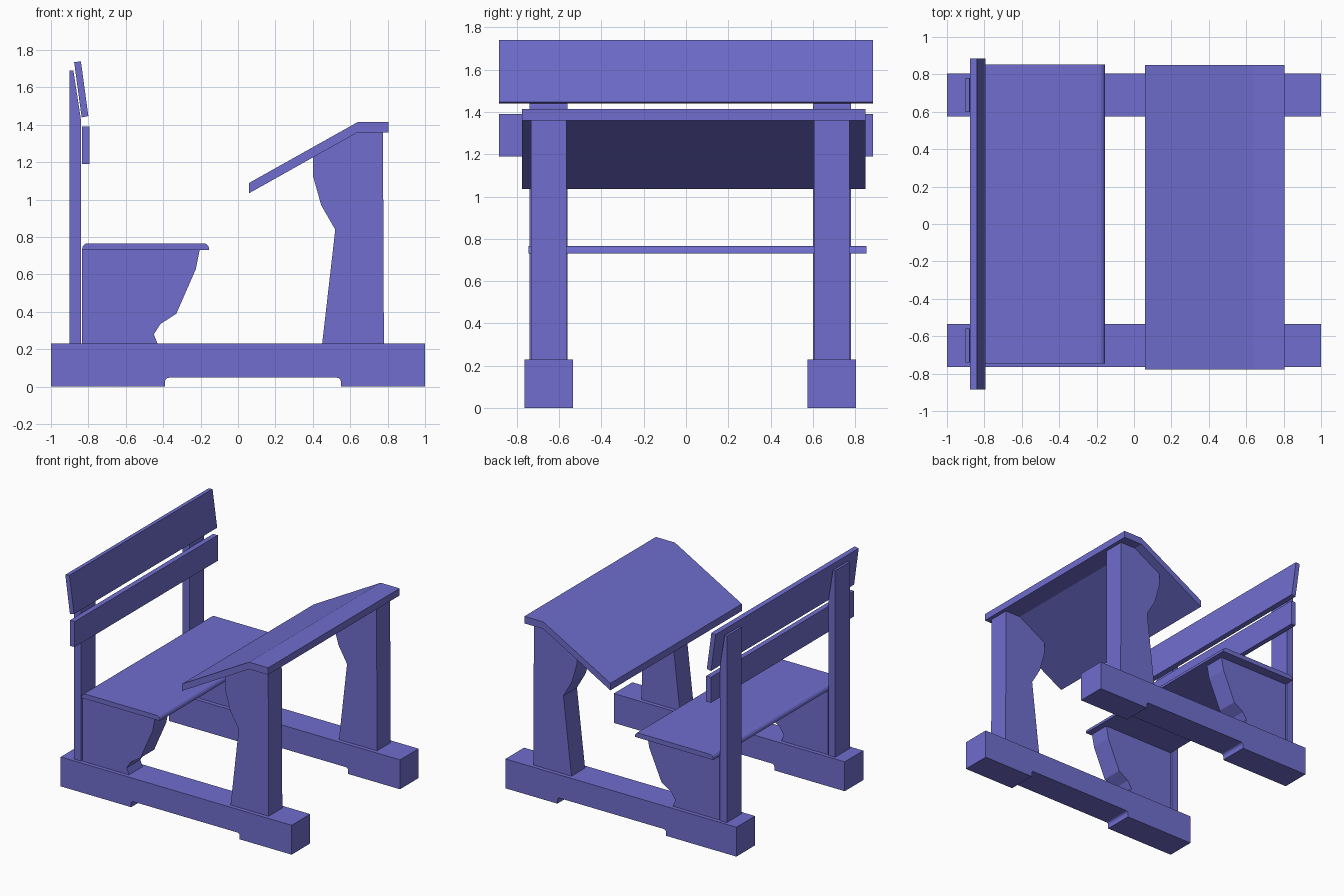
import bpy, bmesh, math

if "Cube" in bpy.data.objects:
    bpy.data.objects.remove(bpy.data.objects["Cube"])

paint = bpy.data.materials.new("blue violet paint")
paint.diffuse_color = (0.16, 0.155, 0.62, 1)
paint.use_nodes = True
paint.node_tree.nodes["Principled BSDF"].inputs["Base Color"].default_value = paint.diffuse_color


def extrude_profile(name, points, y0, y1):
    """Solid made from an (x, z) outline pulled along y."""
    bm = bmesh.new()
    face = bm.faces.new([bm.verts.new((x, y0, z)) for x, z in points])
    new = bmesh.ops.extrude_face_region(bm, geom=[face])["geom"]
    verts = [v for v in new if isinstance(v, bmesh.types.BMVert)]
    bmesh.ops.translate(bm, verts=verts, vec=(0, y1 - y0, 0))
    bmesh.ops.recalc_face_normals(bm, faces=bm.faces)
    mesh = bpy.data.meshes.new(name)
    bm.to_mesh(mesh)
    bm.free()
    mesh.materials.append(paint)
    obj = bpy.data.objects.new(name, mesh)
    bpy.context.collection.objects.link(obj)
    return obj


def arc(cx, cz, r, a0, a1, n=4):
    """Points on a quarter circle for rounded corners."""
    steps = [math.radians(a0 + (a1 - a0) * i / n) for i in range(n + 1)]
    return [(cx + r * math.cos(a), cz + r * math.sin(a)) for a in steps]


# Outlines seen from the front
runner = ([(-1, 0), (-0.39, 0)] + arc(-0.37, 0.028, 0.02, 180, 90)
          + arc(0.53, 0.028, 0.02, 90, 0) + [(0.55, 0), (1, 0), (1, 0.23), (-1, 0.23)])
back_post = [(-0.9, 0.23), (-0.84, 0.23), (-0.84, 1.43), (-0.88, 1.69), (-0.9, 1.69)]
seat_support = [(-0.833, 0.23), (-0.43, 0.23), (-0.45, 0.28), (-0.415, 0.335), (-0.33, 0.39),
                (-0.225, 0.63), (-0.205, 0.73), (-0.833, 0.73)]
desk_leg = [(0.45, 0.23), (0.78, 0.23), (0.775, 1.36), (0.64, 1.36), (0.4, 1.226),
            (0.4, 1.13), (0.445, 0.97), (0.52, 0.84)]

# Both side frames
for side, y in (("front", -0.65), ("rear", 0.69)):
    extrude_profile(side + "_runner", runner, y - 0.115, y + 0.115)
    extrude_profile(side + "_back_post", back_post, y - 0.09, y + 0.09)
    extrude_profile(side + "_seat_support", seat_support, y - 0.084, y + 0.084)
    extrude_profile(side + "_desk_leg", desk_leg, y - 0.084, y + 0.084)

# Seat with rounded upper edges
seat = ([(-0.833, 0.73), (-0.155, 0.73)] + arc(-0.185, 0.737, 0.03, 0, 90)
        + arc(-0.803, 0.737, 0.03, 90, 180))
extrude_profile("seat", seat, -0.745, 0.853)

# Sloped desktop with flat ledge
desktop = [(0.06, 1.035), (0.64, 1.36), (0.805, 1.36), (0.805, 1.415), (0.64, 1.415), (0.06, 1.09)]
extrude_profile("desktop", desktop, -0.777, 0.85)

# Backrest boards
extrude_profile("lower_back_board", [(-0.835, 1.19), (-0.795, 1.19), (-0.795, 1.39), (-0.835, 1.39)],
                -0.885, 0.885)
extrude_profile("upper_back_board", [(-0.836, 1.44), (-0.8, 1.447), (-0.84, 1.74), (-0.876, 1.735)],
                -0.885, 0.885)
